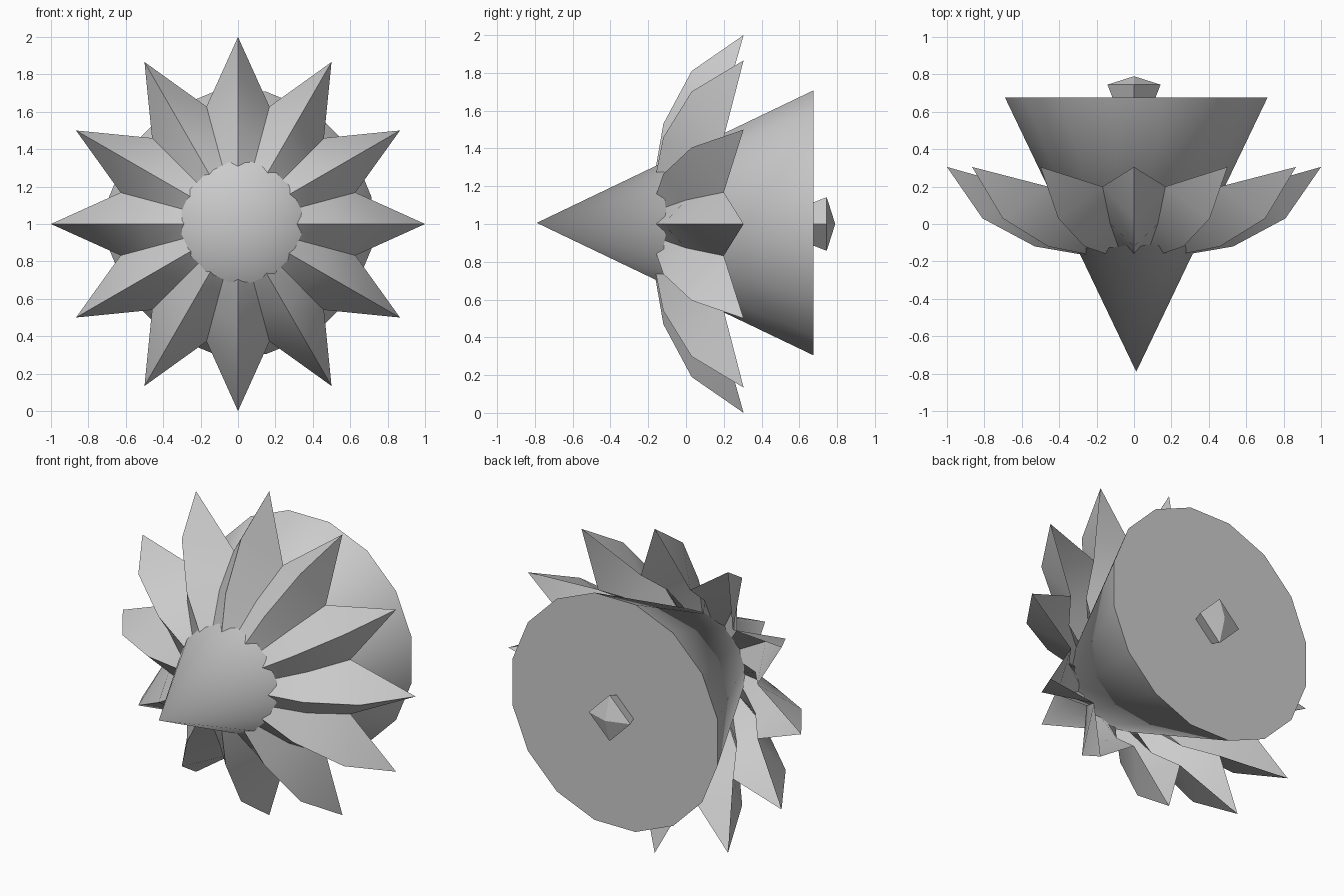
import bpy, bmesh
from math import sin, cos, pi, radians

if "Cube" in bpy.data.objects:
    bpy.data.objects.remove(bpy.data.objects["Cube"])

mat = bpy.data.materials.new("plain grey")
mat.diffuse_color = (0.6, 0.6, 0.6, 1)
mat.use_nodes = True
mat.node_tree.nodes["Principled BSDF"].inputs["Base Color"].default_value = mat.diffuse_color
CX, CZ = 0.0, 1.0


def finish(name, bm, smooth=True):
    bmesh.ops.recalc_face_normals(bm, faces=bm.faces)
    me = bpy.data.meshes.new(name)
    bm.to_mesh(me)
    bm.free()
    me.materials.append(mat)
    ob = bpy.data.objects.new(name, me)
    bpy.context.collection.objects.link(ob)
    if smooth:
        bpy.ops.object.select_all(action='DESELECT')
        ob.select_set(True)
        bpy.context.view_layer.objects.active = ob
        bpy.ops.object.shade_smooth_by_angle(angle=radians(30))
    return ob


def spot(bm, r, y, a, cx=CX, cz=CZ):
    return bm.verts.new((cx + r * sin(a), y, cz + r * cos(a)))


# Main cone: apex to the front, flat cap at the back
bm = bmesh.new()
n = 16
cx, cz = 0.012, 1.006
tip = bm.verts.new((cx, -0.79, cz))
rim = [spot(bm, 0.715, 0.675, 2 * pi * (i + 0.5) / n, cx, cz) for i in range(n)]
for i in range(n):
    bm.faces.new((tip, rim[i], rim[(i + 1) % n]))
bm.faces.new(rim)
finish("flower_cone", bm)

# Petal collar: twelve folded petals, ridge and valley profiles (radius, y)
ridge = [(0.27, -0.165), (0.53, -0.12), (0.81, 0.03), (1.0, 0.305)]
valley = [(0.28, -0.155), (0.49, 0.0), (0.65, 0.2)]
bm = bmesh.new()
count = 12
R = [[spot(bm, r, y, 2 * pi * i / count) for r, y in ridge] for i in range(count)]
V = [[spot(bm, r, y, 2 * pi * (i + 0.5) / count) for r, y in valley] for i in range(count)]
for i in range(count):
    for v in (V[i], V[i - 1]):
        for k in range(2):
            bm.faces.new((R[i][k], R[i][k + 1], v[k + 1], v[k]))
        bm.faces.new((R[i][2], R[i][3], v[2]))
finish("petals", bm)

# Small four-sided knob on the back cap
bm = bmesh.new()
low = [spot(bm, 0.105, 0.65, pi / 2 * i) for i in range(4)]
high = [spot(bm, 0.142, 0.745, pi / 2 * i) for i in range(4)]
top = bm.verts.new((CX, 0.79, CZ))
for i in range(4):
    j = (i + 1) % 4
    bm.faces.new((low[i], low[j], high[j], high[i]))
    bm.faces.new((high[i], high[j], top))
bm.faces.new(low)
finish("back_knob", bm, smooth=False)
